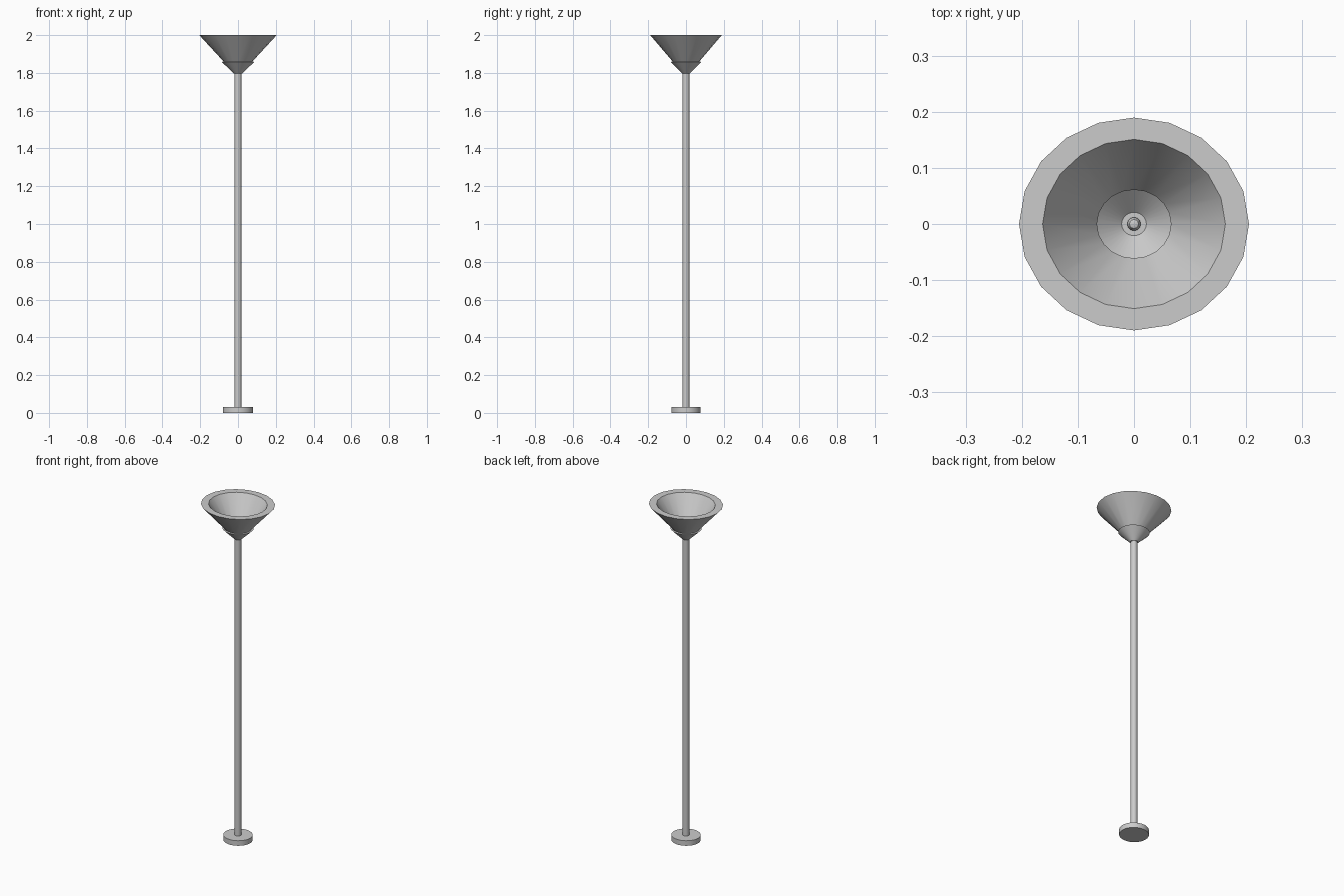
import bpy, bmesh, math

if "Cube" in bpy.data.objects:
    bpy.data.objects.remove(bpy.data.objects["Cube"])


def lathe(name, profile, sides, sy=1.0, closed=False):
    """Revolve (radius, z) points round z; sy squashes the depth."""
    bm = bmesh.new()
    rings = []
    for r, z in profile:
        if r == 0:
            rings.append([bm.verts.new((0, 0, z))] * sides)
        else:
            angles = [2 * math.pi * i / sides for i in range(sides)]
            rings.append([bm.verts.new((r * math.cos(a), r * sy * math.sin(a), z))
                          for a in angles])
    pairs = list(zip(rings, rings[1:]))
    if closed:
        pairs.append((rings[-1], rings[0]))
    for lo, hi in pairs:
        for i in range(sides):
            j = (i + 1) % sides
            quad = list(dict.fromkeys((lo[i], lo[j], hi[j], hi[i])))
            bm.faces.new(quad)
    bmesh.ops.recalc_face_normals(bm, faces=bm.faces)
    mesh = bpy.data.meshes.new(name)
    bm.to_mesh(mesh)
    bm.free()
    obj = bpy.data.objects.new(name, mesh)
    bpy.context.collection.objects.link(obj)
    bpy.ops.object.select_all(action='DESELECT')
    bpy.context.view_layer.objects.active = obj
    obj.select_set(True)
    bpy.ops.object.shade_smooth_by_angle(angle=math.radians(35))
    return obj


# Round foot
lathe("base", [(0, 0), (0.08, 0), (0.08, 0.03), (0, 0.03)], 32, 0.97)

# Tall pole
lathe("pole", [(0, 0.03), (0.018, 0.03), (0.018, 1.81), (0, 1.81)], 20)

# Hollow conical cup holding the shade
lathe("cup", [(0, 1.797), (0.022, 1.797), (0.086, 1.858), (0.077, 1.86),
              (0.022, 1.812), (0, 1.812)], 40, 0.94)

# Wide thick-walled shade, open at top and bottom
lathe("shade", [(0.074, 1.858), (0.205, 2.0), (0.163, 2.0), (0.066, 1.858)],
      20, 0.925, closed=True)

# Small round finial at the bottom of the cup
lathe("finial", [(0, 1.81), (0.012, 1.812), (0.012, 1.82), (0.008, 1.828),
                 (0, 1.831)], 12)
